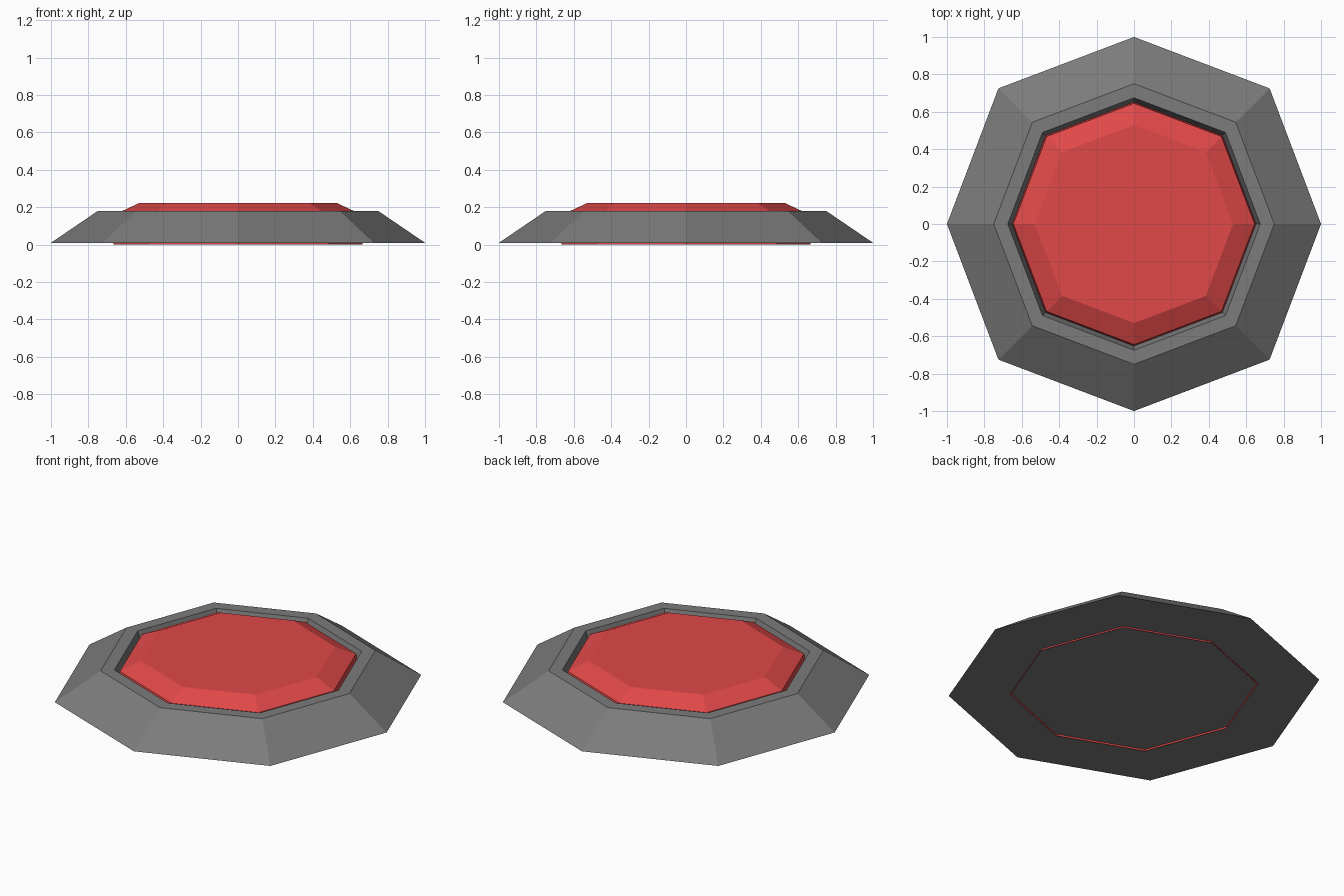
import bpy, bmesh

if "Cube" in bpy.data.objects:
    bpy.data.objects.remove(bpy.data.objects["Cube"])

# Diagonal corners bulge slightly past a regular octagon
D = 0.725
RING = [(1, 0), (D, D), (0, 1), (-D, D), (-1, 0), (-D, -D), (0, -1), (D, -D)]


def material(name, color):
    m = bpy.data.materials.new(name)
    m.diffuse_color = (*color, 1)
    m.use_nodes = True
    m.node_tree.nodes["Principled BSDF"].inputs["Base Color"].default_value = m.diffuse_color
    return m


def lathe(name, profile, mat, cap_start, cap_end):
    """Skin eight-sided rings given as (radius, height) pairs."""
    bm = bmesh.new()
    rings = [[bm.verts.new((x * r, y * r, z)) for x, y in RING] for r, z in profile]
    for a, b in zip(rings, rings[1:]):
        for i in range(8):
            j = (i + 1) % 8
            bm.faces.new((a[i], a[j], b[j], b[i]))
    if cap_start:
        bm.faces.new(rings[0][::-1])
    if cap_end:
        bm.faces.new(rings[-1])
    mesh = bpy.data.meshes.new(name)
    bm.to_mesh(mesh)
    bm.free()
    mesh.materials.append(mat)
    obj = bpy.data.objects.new(name, mesh)
    bpy.context.collection.objects.link(obj)
    return obj


grey = material("housing grey", (0.2, 0.2, 0.2))
red = material("button red", (0.75, 0.065, 0.065))

# Sloped housing with flat rim and recessed well
lathe("housing", [(1, 0.01), (0.75, 0.18), (0.675, 0.18), (0.645, 0.09)], grey, True, True)

# Bevelled button, open underneath, poking just below the housing
lathe("button", [(0.667, 0.0), (0.645, 0.168), (0.53, 0.222)], red, False, True)
